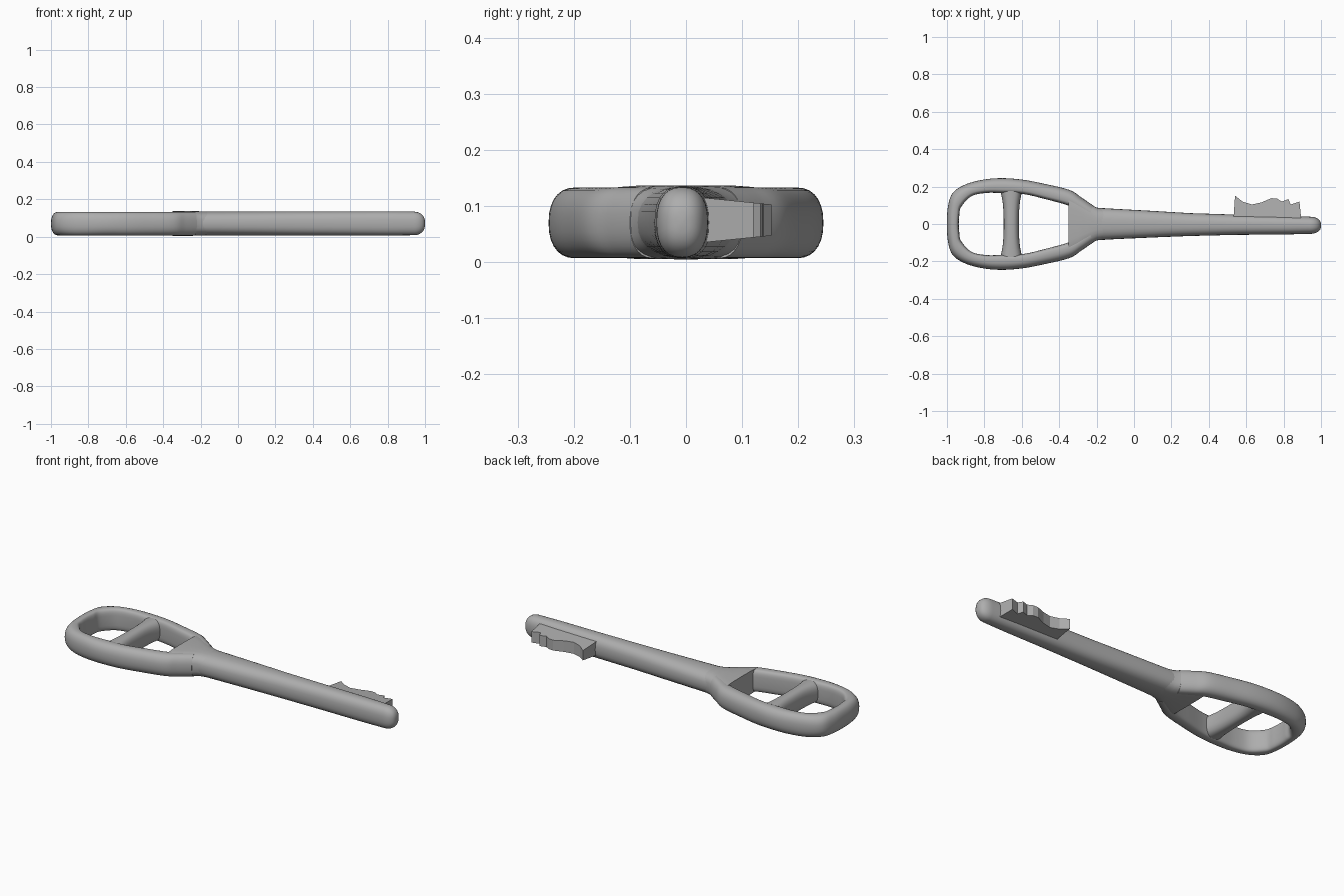
import bpy
import bmesh
from math import cos, sin, pi, copysign
from mathutils import Vector

cube = bpy.data.objects.get("Cube")
if cube:
    bpy.data.objects.remove(cube, do_unlink=True)

# One plain grey for the whole key
GREY = (0.42, 0.42, 0.42, 1)
metal = bpy.data.materials.new("grey metal")
metal.use_nodes = True
metal.diffuse_color = GREY
metal.node_tree.nodes["Principled BSDF"].inputs["Base Color"].default_value = GREY

MID = 0.07      # height of the centre plane
SIDES = 28


def power(v, n):
    return copysign(abs(v) ** (2 / n), v)


def spline(points, steps):
    """Smooth curve through tuples of any length."""
    vs = [Vector(p) for p in points]
    out = []
    for i in range(len(vs) - 1):
        a, b, c, d = vs[max(i - 1, 0)], vs[i], vs[i + 1], vs[min(i + 2, len(vs) - 1)]
        for k in range(steps):
            t = k / steps
            out.append(b + (c - a) * (t / 2) + (a * 2 - b * 5 + c * 4 - d) * (t * t / 2)
                       + (b * 3 - a - c * 3 + d) * (t ** 3 / 2))
    return out + [vs[-1]]


def loft(name, rings, smooth=True):
    """Skin a row of equal rings and cap both ends."""
    bm = bmesh.new()
    rows = [[bm.verts.new(p) for p in ring] for ring in rings]
    n = len(rows[0])
    for r, s in zip(rows, rows[1:]):
        for j in range(n):
            bm.faces.new((r[j], r[(j + 1) % n], s[(j + 1) % n], s[j]))
    bm.faces.new(rows[0])
    bm.faces.new(rows[-1])
    bmesh.ops.recalc_face_normals(bm, faces=bm.faces)
    mesh = bpy.data.meshes.new(name)
    bm.to_mesh(mesh)
    bm.free()
    ob = bpy.data.objects.new(name, mesh)
    bpy.context.collection.objects.link(ob)
    mesh.materials.append(metal)
    if smooth:
        bpy.ops.object.select_all(action='DESELECT')
        ob.select_set(True)
        bpy.context.view_layer.objects.active = ob
        bpy.ops.object.shade_smooth_by_angle(angle=0.6)
    return ob


def angles():
    return [2 * pi * j / SIDES for j in range(SIDES)]


# Bow: outer and inner outline points, round outside and flatter inside
half = [(-0.22, 0.10, -0.24, 0.03), (-0.28, 0.141, -0.29, 0.065),
        (-0.345, 0.182, -0.355, 0.10), (-0.48, 0.215, -0.47, 0.132),
        (-0.59, 0.236, -0.59, 0.16), (-0.70, 0.245, -0.70, 0.165),
        (-0.80, 0.238, -0.79, 0.166), (-0.90, 0.212, -0.87, 0.148),
        (-0.97, 0.165, -0.925, 0.09), (-0.995, 0.09, -0.934, 0.045),
        (-1.0, 0.0, -0.937, 0.0)]
stations = half + [(a, -b, c, -d) for a, b, c, d in reversed(half[:-1])]


def bow_ring(p):
    outer, inner = Vector((p[0], p[1], MID)), Vector((p[2], p[3], MID))
    ring = []
    for a in angles():
        c, s = cos(a), sin(a)
        n = 2.3 if c > 0 else 3.6
        t = 0.6 - power(c, n) * (0.6 if c > 0 else 0.4)
        ring.append(outer.lerp(inner, t) + Vector((0, 0, 0.063 * power(s, n))))
    return ring


loft("bow", [bow_ring(p) for p in spline(stations, 5)])

# Crossbar: narrow waist, flaring into the bow at both ends
bar = []
for k in range(17):
    y = -0.2 + 0.4 * k / 16
    flare = min(abs(y) / 0.17, 1) ** 3
    bar.append([(-0.656 + (0.041 + 0.016 * flare) * power(cos(a), 2.6), y,
                 MID + 0.060 * power(sin(a), 2.6)) for a in angles()])
loft("crossbar", bar)


def shaft_ring(x, y, w, h, n):
    return [(x, y + w * power(cos(a), n), MID + 0.001 + h * power(sin(a), n))
            for a in angles()]


# Shoulder: flat web that narrows from the bow to the shaft
loft("shoulder", [shaft_ring(-0.35, 0, 0.172, 0.066, 4.5),
                  shaft_ring(-0.30, 0, 0.146, 0.066, 4.0),
                  shaft_ring(-0.25, 0, 0.115, 0.066, 3.4),
                  shaft_ring(-0.20, 0, 0.088, 0.065, 2.8),
                  shaft_ring(-0.15, 0, 0.080, 0.063, 2.6)])

# Shaft: gentle taper with a rounded tip
shaft = [shaft_ring(x, y, w, 0.064, 2.5) for x, y, w in
         [(-0.22, 0, 0.088), (-0.1, 0, 0.081), (0.1, -0.001, 0.071),
          (0.3, -0.003, 0.061), (0.55, -0.004, 0.054), (0.8, -0.006, 0.050)]]
for k in range(9):
    a = pi / 2 * k / 8
    r = max(cos(a), 0.02) ** 0.75
    shaft.append(shaft_ring(0.94 + 0.06 * sin(a), -0.007, 0.046 * r, 0.063 * r, 2.4))
loft("shaft", shaft)

# Bit: toothed blade, thinner towards the teeth
teeth = [(0.53, 0.0), (0.54, 0.152), (0.58, 0.12), (0.63, 0.104), (0.68, 0.115),
         (0.735, 0.138), (0.765, 0.136), (0.79, 0.12), (0.825, 0.133),
         (0.838, 0.104), (0.885, 0.12), (0.897, 0.0)]
loft("toothed_bit", [[(x, y, 0.075 + side * (0.043 - 0.1 * y)) for x, y in teeth]
                     for side in (-1, 1)], smooth=False)
